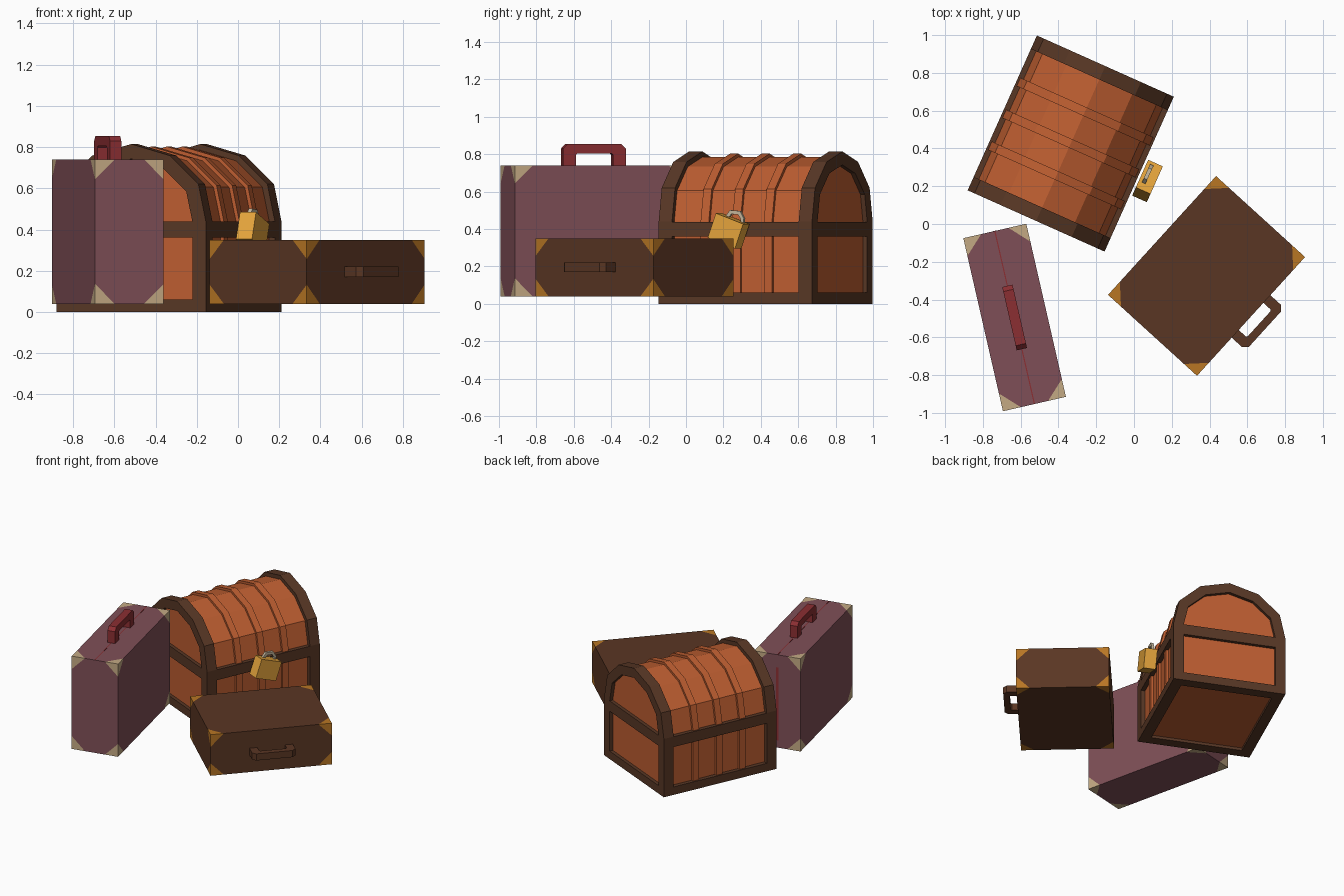
import bpy, bmesh, math
from mathutils import Matrix, Vector

if "Cube" in bpy.data.objects:
    bpy.data.objects.remove(bpy.data.objects["Cube"])


def material(name, r, g, b):
    m = bpy.data.materials.new(name)
    lin = [((c / 255 + 0.055) / 1.055) ** 2.4 if c > 10 else c / 255 / 12.92 for c in (r, g, b)]
    m.diffuse_color = (*lin, 1)
    m.use_nodes = True
    m.node_tree.nodes["Principled BSDF"].inputs["Base Color"].default_value = m.diffuse_color
    return m


ORANGE = material("orange wood", 190, 94, 49)
FRAME = material("dark brown frame", 88, 55, 37)
PURPLE = material("purple leather", 127, 79, 87)
BEIGE = material("beige corner", 196, 170, 132)
RED = material("red leather", 139, 46, 50)
BROWN = material("brown leather", 90, 54, 35)
BRASS = material("brass corner", 184, 118, 36)
GOLD = material("gold lock", 230, 165, 60)
SILVER = material("pale metal", 196, 182, 156)


def finish(name, bm, mats, place):
    bmesh.ops.recalc_face_normals(bm, faces=bm.faces)
    me = bpy.data.meshes.new(name)
    bm.to_mesh(me)
    bm.free()
    for m in mats:
        me.materials.append(m)
    ob = bpy.data.objects.new(name, me)
    ob.matrix_world = place
    bpy.context.collection.objects.link(ob)
    return ob


def placed(x, y, degrees):
    return Matrix.Translation((x, y, 0)) @ Matrix.Rotation(math.radians(degrees), 4, 'Z')


def box_mesh(size, center):
    bm = bmesh.new()
    bmesh.ops.create_cube(bm, size=1, matrix=Matrix.Translation(center) @ Matrix.Diagonal((*size, 1)))
    return bm


def box(name, size, center, mat, place):
    return finish(name, box_mesh(size, center), [mat], place)


# Extrude a profile (a, b) from t0 to t1; "to" maps (a, b, t) to xyz
def prism(name, pts, t0, t1, to, mat, place):
    bm = bmesh.new()
    lo, hi = [[bm.verts.new(to(a, b, t)) for a, b in pts] for t in (t0, t1)]
    bm.faces.new(lo)
    bm.faces.new(hi)
    n = len(pts)
    for i in range(n):
        j = (i + 1) % n
        bm.faces.new((lo[i], lo[j], hi[j], hi[i]))
    return finish(name, bm, [mat], place)


# Ring between an outer and an inner profile
def ring(name, outer, inner, t0, t1, to, mat, place):
    bm = bmesh.new()
    loops = [[bm.verts.new(to(a, b, t)) for a, b in pts]
             for pts, t in ((outer, t0), (outer, t1), (inner, t1), (inner, t0))]
    n = len(outer)
    for k in range(4):
        p, q = loops[k], loops[(k + 1) % 4]
        for i in range(n):
            j = (i + 1) % n
            bm.faces.new((p[i], p[j], q[j], q[i]))
    return finish(name, bm, [mat], place)


# ---- Treasure chest: local +x is the lock side, y is the long axis
chest = placed(-0.335, 0.426, -24.1)
HX, HY, SPRING, RISE = 0.397, 0.449, 0.44, 0.375


def arch(inset, z0):
    w, h = HX - inset, RISE - inset
    half = [(1, 0), (0.9, 0.48), (0.52, 0.85)]
    steps = half + [(0, 1)] + [(-c, s) for c, s in reversed(half)]
    return [(w, z0)] + [(w * c, SPRING + h * s) for c, s in steps] + [(-w, z0)]


def along_y(a, b, t):
    return (a, t, b)


prism("chest_core", arch(0.03, 0.02), -HY + 0.025, HY - 0.025, along_y, ORANGE, chest)
for y in (-0.185, 0, 0.185):
    prism("chest_rib", arch(0.012, 0.03), y - 0.024, y + 0.024, along_y, ORANGE, chest)
for s in (-1, 1):
    ring("chest_end_hoop", arch(0, 0), arch(0.072, 0.06), s * HY, s * (HY - 0.078), along_y, FRAME, chest)
    box("chest_bottom_rail", (0.075, 2 * HY - 0.1, 0.06), (s * (HX - 0.0375), 0, 0.03), FRAME, chest)
box("chest_middle_band", (2 * HX, 2 * HY, 0.078), (0, 0, 0.4), FRAME, chest)

# Padlock hanging slightly crooked
lock = chest @ Matrix.Translation((0.452, -0.015, 0.39)) @ Matrix.Rotation(math.radians(-20), 4, 'X')
box("padlock", (0.085, 0.17, 0.14), (0, 0, 0), GOLD, lock)
shackle = [(-0.055, 0.06), (-0.055, 0.085), (-0.03, 0.122), (0.03, 0.122), (0.055, 0.085), (0.055, 0.06)]
inner = [(-0.037, 0.06), (-0.037, 0.08), (-0.02, 0.102), (0.02, 0.102), (0.037, 0.08), (0.037, 0.06)]
prism("padlock_shackle", shackle + inner[::-1], -0.02, 0.0,
      lambda a, b, t: (t, a, b), SILVER,
      chest @ Matrix.Translation((0.448, 0.01, 0.377)) @ Matrix.Rotation(math.radians(-5), 4, 'X'))


# ---- Suitcases: box with the eight corners cut in as coloured patches
def suitcase(name, size, zc, d, body, patch, place):
    bm = box_mesh(size, (0, 0, zc))
    h = Vector(size) / 2
    for sx in (-1, 1):
        for sy in (-1, 1):
            for sz in (-1, 1):
                corner = Vector((sx * h.x, sy * h.y, zc + sz * h.z))
                bmesh.ops.bisect_plane(bm, geom=bm.verts[:] + bm.edges[:] + bm.faces[:],
                                       plane_co=corner - Vector((sx * d, 0, 0)),
                                       plane_no=(sx, sy, sz))
    for f in bm.faces:
        c = f.calc_center_median() - Vector((0, 0, zc))
        if abs(c.x) + abs(c.y) + abs(c.z) > h.x + h.y + h.z - d:
            f.material_index = 1
    return finish(name, bm, [body, patch], place)


def handle(name, half, rise, leg, bar, thick, to, mat, place):
    c = 0.025
    right = [(half, -0.005), (half, rise - c), (half - c, rise)]
    inside = [(half - leg, -0.005), (half - leg, rise - bar - 0.008), (half - leg - 0.008, rise - bar)]
    outer = right + [(-a, b) for a, b in reversed(right)]
    inn = inside + [(-a, b) for a, b in reversed(inside)]
    prism(name, outer + inn[::-1], -thick / 2, thick / 2, to, mat, place)


# Upright purple suitcase
upright = placed(-0.632, -0.495, 12.9)
suitcase("purple_suitcase", (0.342, 0.94, 0.70), 0.39, 0.097, PURPLE, BEIGE, upright)
handle("purple_suitcase_handle", 0.172, 0.115, 0.07, 0.05, 0.056,
       lambda a, b, t: (t, a, 0.74 + b), RED, upright)
box("purple_suitcase_top_seam", (0.006, 0.94, 0.002), (0, 0, 0.74), RED, upright)
box("purple_suitcase_end_seam", (0.02, 0.002, 0.55), (0, 0.47, 0.37), RED, upright)

# Brown suitcase lying flat, handle on its local +x side
flat = placed(0.384, -0.275, -42.3)
suitcase("brown_suitcase", (0.637, 0.85, 0.31), 0.195, 0.093, BROWN, BRASS, flat)
handle("brown_suitcase_handle", 0.152, 0.1, 0.055, 0.042, 0.05,
       lambda a, b, t: (0.3185 + b, a, 0.195 + t), BROWN, flat)
